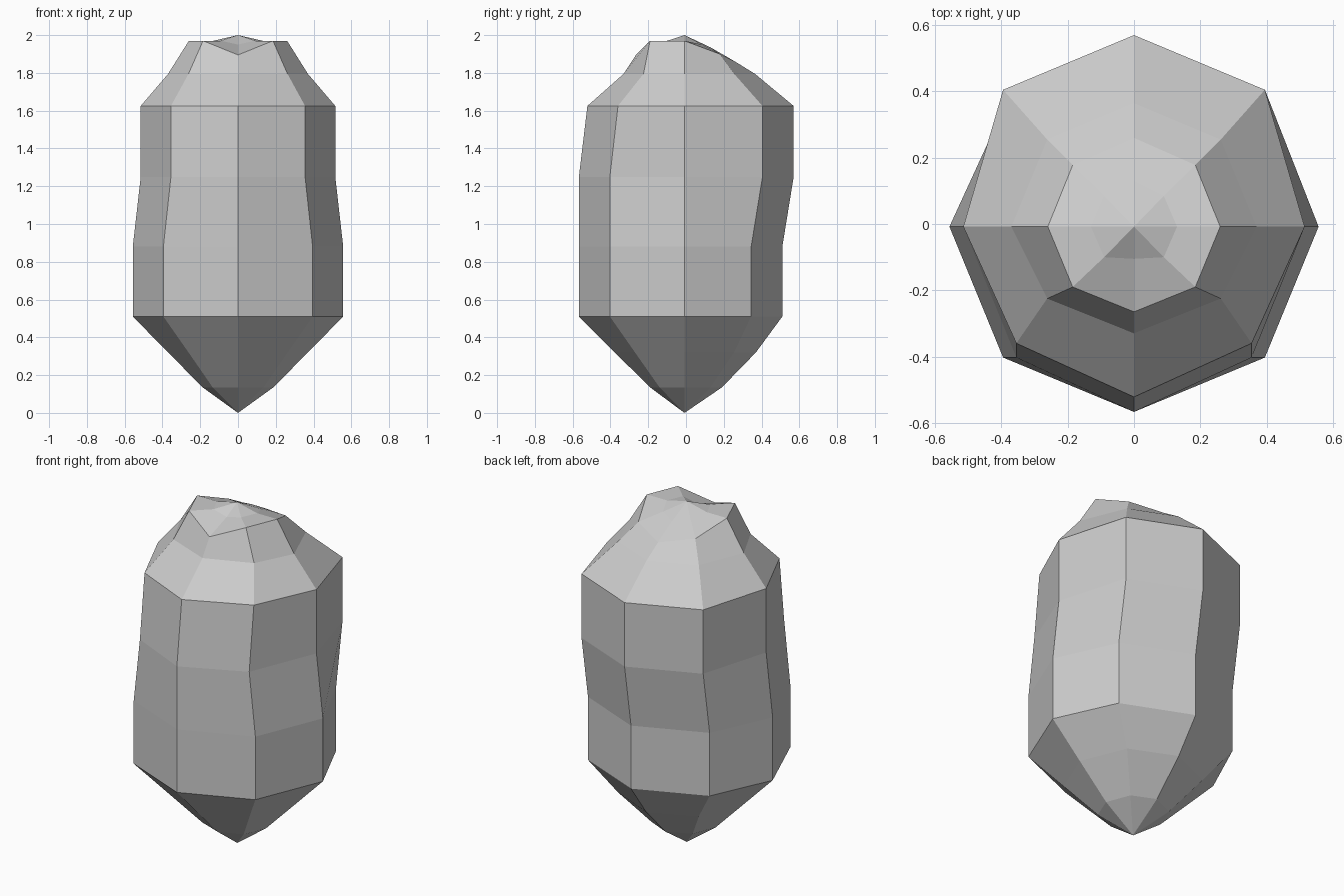
import bpy, bmesh

if "Cube" in bpy.data.objects:
    bpy.data.objects.remove(bpy.data.objects["Cube"])

CY = -0.008  # spine of the body in y


def ring(side, front_diag, front, back_diag, back, z):
    """Eight-sided loop, mirrored in x. z is one height or five (front to back)."""
    zf, zfd, zs, zbd, zb = z if isinstance(z, tuple) else (z,) * 5
    half = [(front_diag[0], front_diag[1], zfd), (side, CY, zs),
            (back_diag[0], back_diag[1], zbd)]
    mirrored = [(-x, y, h) for x, y, h in reversed(half)]
    return [(0, front, zf)] + half + [(0, back, zb)] + mirrored


rings = [
    # pointed base
    ring(0.187, (0.134, -0.14), -0.19, (0.134, 0.13), 0.19, 0.135),
    ring(0.37, (0.262, -0.27), -0.377, (0.262, 0.255), 0.37, 0.32),
    # body, leaning back as it rises
    ring(0.557, (0.395, -0.403), -0.567, (0.395, 0.345), 0.51, 0.51),
    ring(0.557, (0.395, -0.403), -0.567, (0.395, 0.345), 0.51, 0.88),
    ring(0.515, (0.355, -0.403), -0.567, (0.395, 0.405), 0.57, 1.25),
    ring(0.515, (0.355, -0.36), -0.522, (0.395, 0.405), 0.57, 1.625),
    # shoulders and uneven cap
    ring(0.37, (0.262, -0.225), -0.33, (0.262, 0.255), 0.365, 1.795),
    ring(0.26, (0.185, -0.19), -0.265, (0.185, 0.178), 0.26,
         (1.895, 1.97, 1.97, 1.9, 1.86)),
    ring(0.13, (0.09, -0.1), -0.105, (0.09, 0.085), 0.13,
         (1.95, 1.97, 1.97, 1.95, 1.935)),
]

bm = bmesh.new()
loops = [[bm.verts.new(p) for p in r] for r in rings]
bottom = bm.verts.new((0, CY, 0))
top = bm.verts.new((0, CY, 2))

# skin between loops, then close both ends with fans
for a, b in zip(loops, loops[1:]):
    for i in range(8):
        j = (i + 1) % 8
        bm.faces.new((a[i], a[j], b[j], b[i]))
for i in range(8):
    j = (i + 1) % 8
    bm.faces.new((bottom, loops[0][j], loops[0][i]))
    bm.faces.new((top, loops[-1][i], loops[-1][j]))
bmesh.ops.recalc_face_normals(bm, faces=bm.faces)

mesh = bpy.data.meshes.new("faceted_stone")
bm.to_mesh(mesh)
bm.free()
bpy.context.collection.objects.link(bpy.data.objects.new("faceted_stone", mesh))
